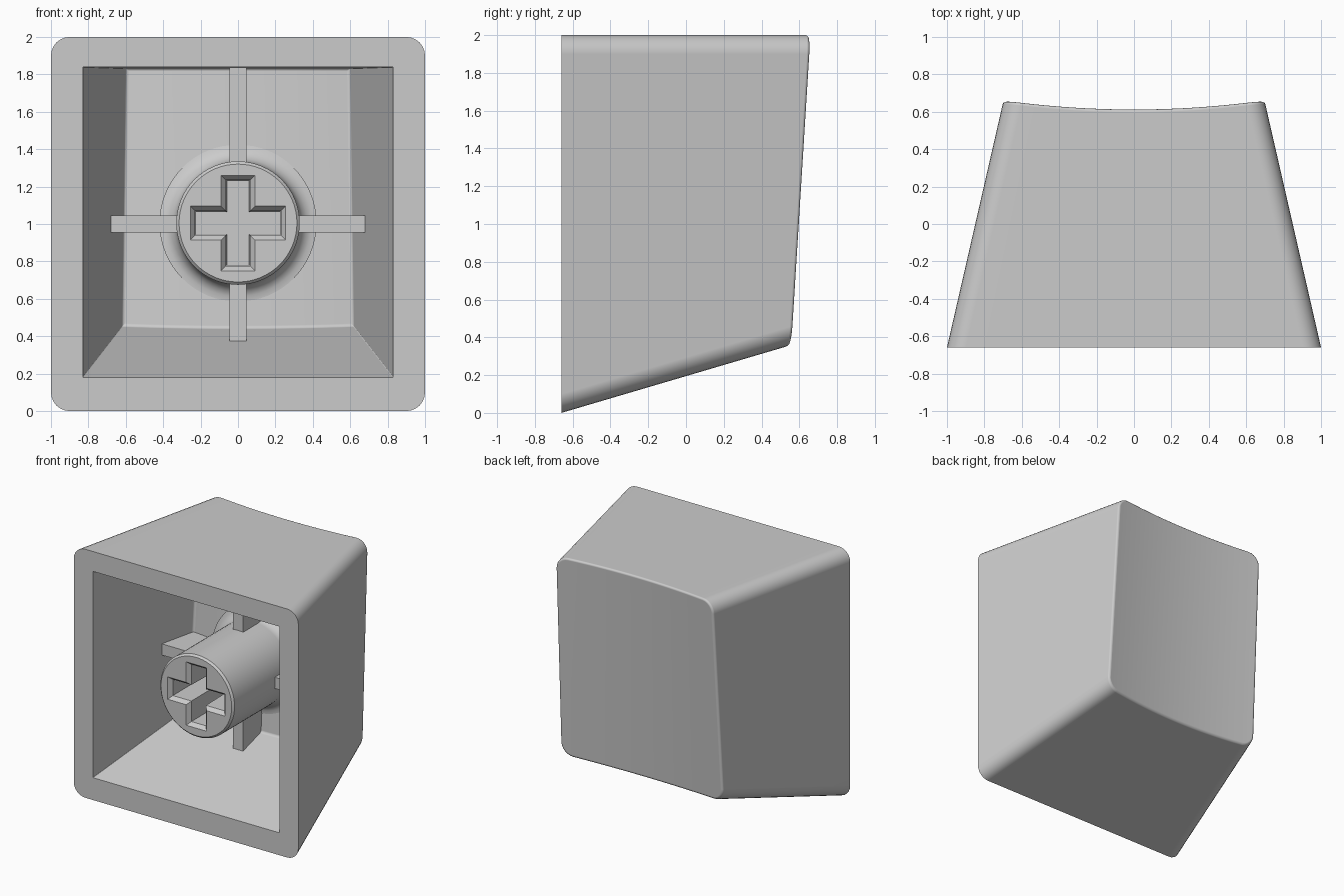
import bpy, bmesh, math

if "Cube" in bpy.data.objects:
    bpy.data.objects.remove(bpy.data.objects["Cube"])

FRONT = -0.66      # open end of the cap
MID_Z = 1.005      # stem axis height


def loft(name, rings, strip_caps=False):
    """Skin a list of closed rings and cap both ends."""
    bm = bmesh.new()
    loops = [[bm.verts.new(p) for p in r] for r in rings]
    n = len(loops[0])
    for a, b in zip(loops, loops[1:]):
        for i in range(n):
            j = (i + 1) % n
            bm.faces.new((a[i], a[j], b[j], b[i]))
    for end in (loops[0], loops[-1]):
        if strip_caps:   # join upper half to mirrored lower half
            for i in range(n // 2 - 1):
                bm.faces.new((end[i], end[i + 1], end[n - 2 - i], end[n - 1 - i]))
        else:
            bm.faces.new(end)
    bmesh.ops.recalc_face_normals(bm, faces=bm.faces)
    mesh = bpy.data.meshes.new(name)
    bm.to_mesh(mesh)
    bm.free()
    obj = bpy.data.objects.new(name, mesh)
    bpy.context.collection.objects.link(obj)
    return obj


def activate(obj):
    bpy.ops.object.select_all(action='DESELECT')
    obj.select_set(True)
    bpy.context.view_layer.objects.active = obj


def smooth(obj, angle=35):
    activate(obj)
    bpy.ops.object.shade_smooth_by_angle(angle=math.radians(angle))
    m = obj.modifiers.new("weighted", 'WEIGHTED_NORMAL')
    m.keep_sharp = True


def dish(x, z):
    """Tilted, cylindrically dished back surface."""
    return 0.66 + 0.064 * (z - 2) - 0.047 * (1 - (x / 0.69) ** 2)


def wall_ring(half, bottom, top, drop, radius, y=None, back=0.0, inset=0.0):
    """Rounded section of the tapered body, at fixed y or following the dish."""
    arc = [math.radians(a) for a in range(0, 91, 15)]
    spec = [(-1, -math.cos(a), math.sin(a)) for a in arc]
    spec += [(-1 + k / 8, 0, 1) for k in range(1, 16)]
    spec += [(1, math.cos(a), math.sin(a)) for a in reversed(arc)]
    pts = []
    for upper in (True, False):
        for u, cx, cz in (spec if upper else reversed(spec)):
            yy = 0.6 if y is None else y
            for _ in range(8):
                t = yy - FRONT
                w = half - 0.229 * t - inset
                r = max(radius - inset, 0.004)
                x = u * (w - r) + cx * r
                if upper:
                    z = top - drop * t - inset - r + cz * r
                else:
                    z = bottom + 0.295 * t + inset + r - cz * r
                if y is None:
                    yy = dish(x, z) - back
            pts.append((x, yy, z))
    return pts


# Hollow shell: cavity from back to front, then outside from front to back
cavity = (0.83, 0.18, 1.84, 0.008, 0.004)
outer = (1.0, 0.0, 2.0, 0.0, 0.1)


def rounded_end(params, depth, f):
    return [wall_ring(*params, back=depth + f * (1 - math.sin(a)),
                      inset=f * (1 - math.cos(a)))
            for a in (math.radians(d) for d in (0, 30, 60, 90))]


rings = rounded_end(cavity, 0.285, 0.015)[::-1]
rings += [wall_ring(*cavity, y=FRONT), wall_ring(*outer, y=FRONT)]
rings += rounded_end(outer, 0.0, 0.016)
smooth(loft("cap_shell", rings, True))

# Stem: turned profile with chamfered tip and flared, tilted root
profile = [(0.315, -0.53), (0.33, -0.515), (0.33, 0.17)]
profile += [(0.42 - 0.09 * math.cos(a), 0.17 + 0.095 * math.sin(a))
            for a in (math.radians(d) for d in (18, 36, 54, 72, 90))]
profile += [(0.42, 0.31)]
rings = []
for r, y in profile:
    ring = []
    for k in range(64):
        a = math.tau * k / 64
        z = r * math.sin(a)
        ring.append((r * math.cos(a), y + (0.064 * z if y > 0 else 0), MID_Z + z))
    rings.append(ring)
stem = loft("stem", rings)


# Cross-shaped socket with chamfered mouth
def cross(y, l, w):
    quarter = [(l, -w), (l, w), (w, w)]
    pts = []
    for k in range(4):
        for a, b in quarter:
            for _ in range(k):
                a, b = -b, a
            pts.append((a, y, MID_Z + b))
    return pts


cutter = loft("socket_cutter", [cross(-0.56, 0.28, 0.115), cross(-0.50, 0.23, 0.065),
                                cross(-0.05, 0.225, 0.06)])
cutter.hide_render = True
cut = stem.modifiers.new("socket", 'BOOLEAN')
cut.operation = 'DIFFERENCE'
cut.solver = 'EXACT'
cut.object = cutter
activate(stem)
bpy.ops.object.modifier_apply(modifier=cut.name)
bpy.data.objects.remove(cutter, do_unlink=True)
smooth(stem)


# Ribs running from the stem to the cavity walls
def rect(y, x0, x1, z0, z1):
    return [(x0, y, z0), (x1, y, z0), (x1, y, z1), (x0, y, z1)]


for s, side in ((-1, "left"), (1, "right")):
    loft("rib_" + side, [rect(0.0, s * 0.3, s * 0.683, 0.955, 1.045),
                         rect(0.31, s * 0.3, s * 0.61, 0.955, 1.045)])
loft("rib_lower", [rect(0.0, -0.045, 0.045, 0.367, 0.7),
                   rect(0.30, -0.045, 0.045, 0.455, 0.7)])
loft("rib_upper", [rect(0.0, -0.045, 0.045, 1.3, 1.84),
                   rect(0.34, -0.045, 0.045, 1.3, 1.84)])
